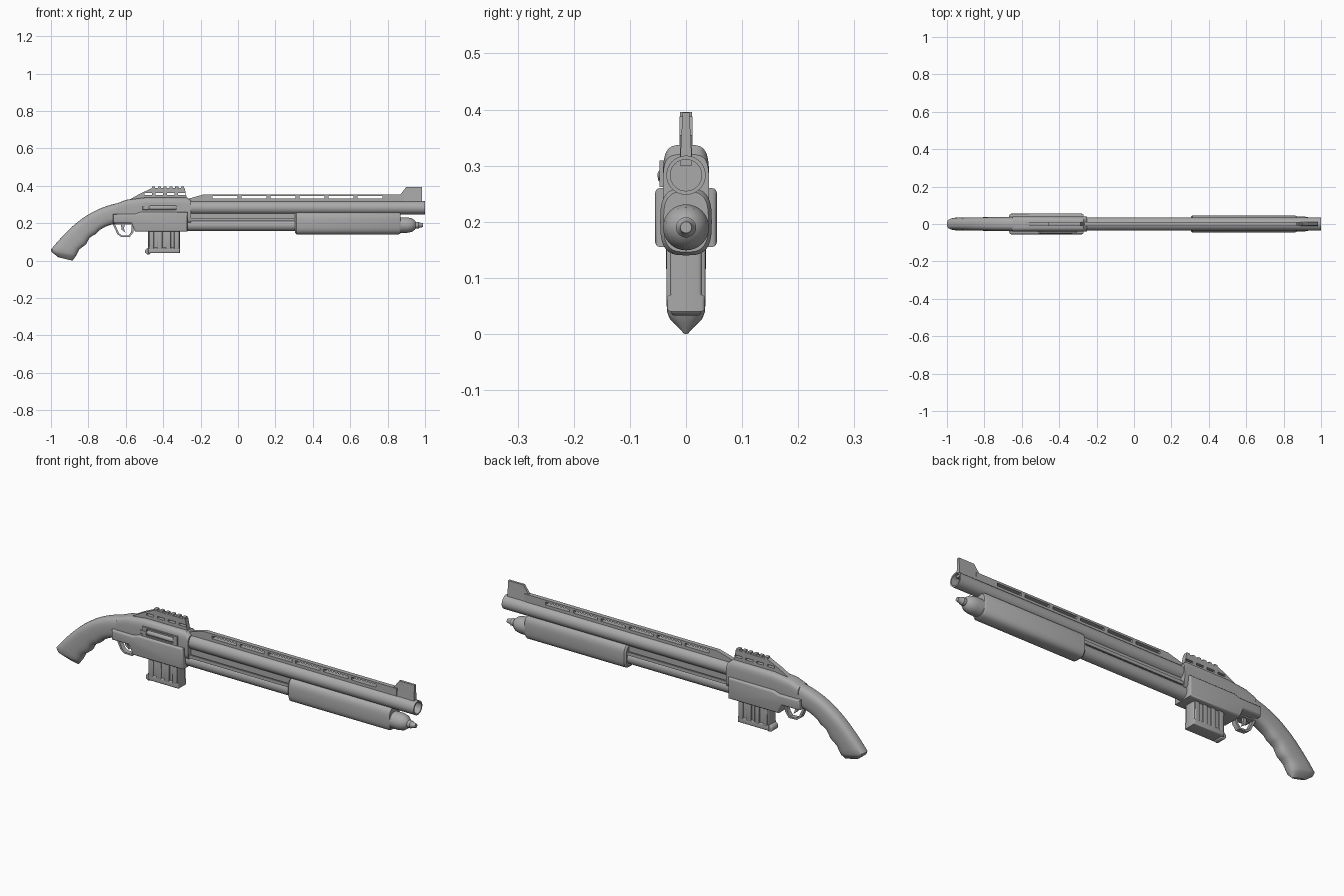
import bpy, bmesh
from math import sin, cos, pi, radians, copysign
from mathutils import Matrix, Vector
from mathutils.geometry import interpolate_bezier

cube = bpy.data.objects.get("Cube")
if cube:
    bpy.data.objects.remove(cube, do_unlink=True)

colour = (.4, .4, .4, 1)
grey = bpy.data.materials.new("gunmetal grey")
grey.use_nodes = True
grey.diffuse_color = colour
grey.node_tree.nodes["Principled BSDF"].inputs["Base Color"].default_value = colour


def finish(name, bm):
    """Clean up a bmesh and turn it into a smooth-shaded object."""
    bmesh.ops.remove_doubles(bm, verts=bm.verts, dist=.00001)
    bmesh.ops.recalc_face_normals(bm, faces=bm.faces)
    mesh = bpy.data.meshes.new(name)
    bm.to_mesh(mesh)
    bm.free()
    mesh.materials.append(grey)
    ob = bpy.data.objects.new(name, mesh)
    bpy.context.collection.objects.link(ob)
    bpy.ops.object.select_all(action='DESELECT')
    ob.select_set(True)
    bpy.context.view_layer.objects.active = ob
    bpy.ops.object.shade_smooth_by_angle(angle=radians(35))
    return ob


def prism(name, outline, half, bevel=0, holes=(), y=0):
    """Side profile in x, z with optional holes, given thickness along y."""
    curve = bpy.data.curves.new(name, 'CURVE')
    curve.dimensions, curve.fill_mode = '2D', 'BOTH'
    curve.extrude, curve.bevel_depth, curve.offset = half - bevel, bevel, -bevel
    curve.bevel_resolution = 2
    for loop in [outline, *holes]:
        spline = curve.splines.new('POLY')
        spline.points.add(len(loop) - 1)
        for point, (x, z) in zip(spline.points, loop):
            point.co = (x, z, 0, 1)
        spline.use_cyclic_u = True
    helper = bpy.data.objects.new(name + " curve", curve)
    bpy.context.collection.objects.link(helper)
    graph = bpy.context.evaluated_depsgraph_get()
    mesh = bpy.data.meshes.new_from_object(helper.evaluated_get(graph))
    bm = bmesh.new()
    bm.from_mesh(mesh)
    bm.transform(Matrix.Translation((0, y, 0)) @ Matrix.Rotation(pi / 2, 4, 'X'))
    bpy.data.objects.remove(helper)
    bpy.data.curves.remove(curve)
    bpy.data.meshes.remove(mesh)
    return finish(name, bm)


def loft(name, stations, power=1, y=0, sides=32):
    """Skin superellipse rings, each given by top point, bottom point, half width."""
    bm = bmesh.new()
    rings = []
    for top, bottom, width in stations:
        top, bottom = Vector(top), Vector(bottom)
        ring = []
        for i in range(sides):
            up, across = [copysign(abs(f) ** power, f)
                          for f in (cos(2 * pi * i / sides), sin(2 * pi * i / sides))]
            spot = (top + bottom) / 2 + (top - bottom) / 2 * up
            ring.append(bm.verts.new((spot.x, y + across * width, spot.y)))
        rings.append(ring)
    for a, b in zip(rings, rings[1:]):
        for i in range(sides):
            bm.faces.new((a[i], a[i - 1], b[i - 1], b[i]))
    bm.faces.new(rings[0])
    bm.faces.new(rings[-1])
    return finish(name, bm)


def tube(name, z, profile, y=0):
    """Round part along x from (x, radius) pairs."""
    return loft(name, [((x, z + r), (x, z - r), r) for x, r in profile], y=y)


def box(left, right, low, high):
    return [(left, low), (right, low), (right, high), (left, high)]


def shrink(loop, factor):
    """Scaled copy of an outline about its middle, for frame openings."""
    points = [Vector(p) for p in loop]
    middle = sum(points, Vector((0, 0))) / len(points)
    return [middle.lerp(p, factor) for p in points]


rear = -.27         # where the barrel meets the receiver
pump_rear, pump_front = .305, .87
barrel_z, barrel_r = .283, .035
tube_z, tube_r = .19, .032
rib_top, rail_top = .355, .388

# Barrel with an open bore, and the magazine tube under it
bore = barrel_r * .8
tube("barrel", barrel_z, [(rear, barrel_r), (1, barrel_r), (1, bore), (.9, bore)])
tube("magazine_tube", tube_z, [(rear, tube_r), (pump_front, tube_r)])
tube("tube_cap", tube_z, [(pump_front - .02, .041), (.905, .041), (.93, .036), (.945, .025),
                          (.95, .018), (.965, .018), (.97, .014), (.99, .01)])
prism("barrel_bridge", box(rear, pump_front, tube_z, barrel_z), tube_r / 2)
for side in (-1, 1):
    prism("action_bar", box(rear, pump_rear + .05, .212, .228), .004, y=side * tube_r * .9)

# Pump forearm, rounded below and wrapping the barrel
ends = [(pump_rear, .008), (pump_rear + .008, 0), (pump_front - .01, 0), (pump_front, .006)]
loft("forearm", [((x, .26 - inset), (x, .14 + inset), .046 - inset) for x, inset in ends], .65)

# Vented rib
pitch = .155
starts = [pitch * (i - .88) for i in range(6)]
prism("vented_rib", [(rear, .3), (.89, .3), (.89, rib_top), (-.18, rib_top), (rear, .33)], .011,
      holes=[box(x, x + pitch - .02, .331, .345) for x in starts])

# Front sight blade, thinner towards its tip
sight = prism("front_sight", [(.87, .3), (.985, .3), (.985, .395), (.9, .395), (.87, rib_top)], .011)
for v in sight.data.vertices:
    if v.co.z > rib_top - .01:
        v.co.y *= .55

# Receiver: raised lower panel and rounded upper housing
prism("receiver_panel", [(-.667, .2), (-.667, .25), (-.55, .25), (-.52, .26), (rear, .26),
                         (rear, .155), (-.55, .155), (-.57, .2)], .055, .009)
tops = [(-.65, .305), (-.6, .325), (-.5, .337), (rear, .337), (rear + .02, .32)]
loft("receiver_housing", [((x, top), (x, .2), .041) for x, top in tops], .5)

# Sight rail with slots and teeth
prism("sight_rail", [(-.6, .315), (rear, .315), (rear - .015, rail_top), (-.46, rail_top), (-.53, rib_top)],
      .012, holes=[box(x, x + .04, .352, .362) for x in [rear - .05 - .06 * i for i in range(4)]])
for i in range(6):
    x = rear - .035 - .031 * i
    prism("rail_tooth", box(x, x + .017, rail_top - .01, rail_top + .008), .011, .002)

# Ejection port frame, bolt and bolt handle on the right side
port = box(-.5, rear - .035, .262, .309)
prism("ejection_port", port, .006, holes=[shrink(port, .75)], y=-.041)
tube("bolt", barrel_z, [(-.475, .008), (-.468, .012), (-.335, .012), (-.328, .008)], y=-.039)
prism("bolt_handle", box(-.51, -.475, .272, .29), .005, .003, y=-.045)

# Pistol grip: a curved back, a front with finger swells, and a blunt butt
steps = 16
back = interpolate_bezier(*map(Vector, [(-.63, .31), (-.8, .28), (-.9, .18), (-1, .06)]), steps)
front = interpolate_bezier(*map(Vector, [(-.62, .2), (-.75, .2), (-.8, .1), (-.87, .03)]), steps)
grip = []
for i, (top, bottom) in enumerate(zip(back, front)):
    swell = .04 * sin(i * pi / 2) if i > steps / 3 else 0
    grip.append((top, bottom.lerp(top, swell), .038 - .004 * i / steps))
grip += [((-.995, .045), (-.87, .02), .03), ((-.96, .018), (-.885, 0), .006)]
loft("grip", grip, .7)

# Trigger guard and trigger
guard = [(-.675, .205), (-.645, .142), (-.625, .127), (-.58, .125), (-.56, .15), (-.555, .205)]
prism("trigger_guard", guard, .012, holes=[shrink(guard, .75)])
prism("trigger", [(-.628, .205), (-.604, .205), (-.61, .17), (-.602, .15), (-.622, .165)], .006)

# Box magazine with raised ribs, base plate and rear catch
mag_rear, mag_front = -.48, -.31
prism("magazine", box(mag_rear, mag_front, .045, .17), .029, .008)
for i in range(4):
    x = mag_rear + .004 + .045 * i
    prism("magazine_rib", box(x, x + .027, .06, .165), .035, .005)
prism("magazine_base", box(mag_rear, mag_front, .04, .07), .034, .007)
catch = [(mag_rear + .017 * cos(i * pi / 8), .05 + .017 * sin(i * pi / 8)) for i in range(16)]
prism("magazine_catch", catch, .026, .005)
